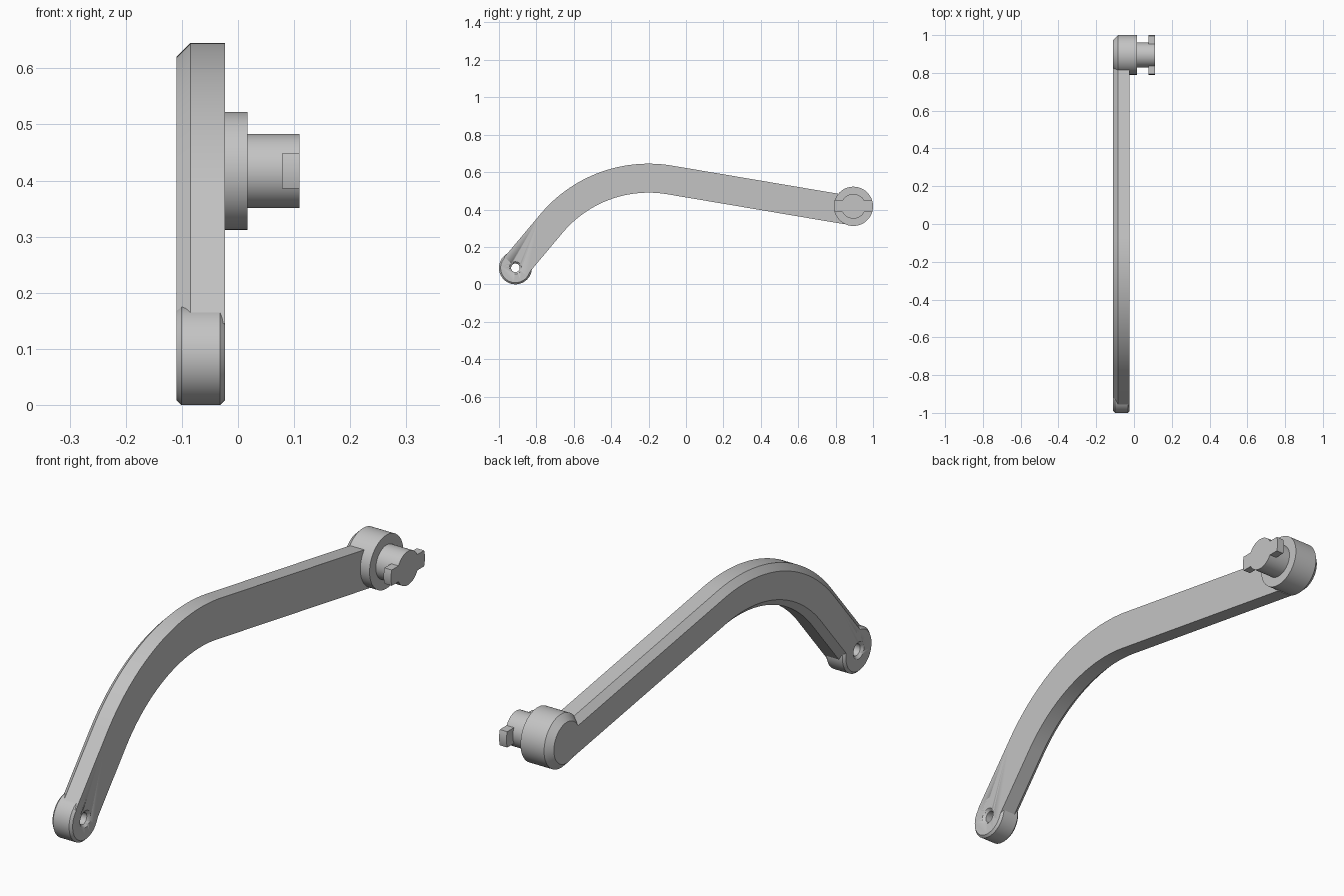
import bpy, bmesh
from math import sin, cos, asin, pi, radians

cube = bpy.data.objects.get("Cube")
if cube:
    bpy.data.objects.remove(cube, do_unlink=True)

grey = bpy.data.materials.new("light grey")
grey.use_nodes = True
colour = (0.55, 0.55, 0.55, 1)
grey.diffuse_color = colour
grey.node_tree.nodes["Principled BSDF"].inputs["Base Color"].default_value = colour


def loft(name, rings):
    """Skin a list of equal closed rings and cap both ends."""
    bm = bmesh.new()
    loops = [[bm.verts.new(p) for p in ring] for ring in rings]
    n = len(loops[0])
    for a, b in zip(loops, loops[1:]):
        for i in range(n):
            j = (i + 1) % n
            bm.faces.new((a[i], a[j], b[j], b[i]))
    bm.faces.new(loops[0])
    bm.faces.new(loops[-1])
    bmesh.ops.recalc_face_normals(bm, faces=bm.faces)
    mesh = bpy.data.meshes.new(name)
    bm.to_mesh(mesh)
    bm.free()
    mesh.materials.append(grey)
    obj = bpy.data.objects.new(name, mesh)
    bpy.context.collection.objects.link(obj)
    bpy.ops.object.select_all(action="DESELECT")
    obj.select_set(True)
    bpy.context.view_layer.objects.active = obj
    bpy.ops.object.shade_smooth_by_angle(angle=radians(25))
    return obj


def turned(name, centre, profile, sides=64):
    """Turn an (x, radius) profile about an axis along x."""
    y, z = centre
    angles = [2 * pi * i / sides for i in range(sides)]
    return loft(name, [[(x, y + r * cos(a), z + r * sin(a)) for a in angles]
                       for x, r in profile])


BACK, FACE = -0.11, -0.023      # arm thickness along x
EYE = (-0.912, 0.088)           # lower pivot centre
HUB = (0.895, 0.417)            # upper pivot centre

# Arm centreline: straight, arc, straight, stored as (y, z, tilt)
RADIUS, ARC_Y, ARC_Z = 0.6775, -0.2, -0.11
START, END, STEPS = radians(50), radians(-9.6), 40
path = []
for i in range(STEPS + 1):
    t = START + (END - START) * i / STEPS
    path.append((ARC_Y - RADIUS * sin(t), ARC_Z + RADIUS * cos(t), t))


def extend(point, length):
    y, z, t = point
    return (y + length * cos(t), z + length * sin(t), t)


path = [extend(path[0], -0.30)] + path + [extend(path[-1], 0.96)]

# Arm section with both edges chamfered on the back side
HALF, CH = 0.0775, 0.025
section = [(BACK, CH - HALF), (BACK + CH, -HALF), (FACE, -HALF),
           (FACE, HALF), (BACK + CH, HALF), (BACK, HALF - CH)]
arm = loft("arm", [[(x, y - o * sin(t), z + o * cos(t)) for x, o in section]
                   for y, z, t in path])

# Lower eye with small rim chamfers
eye = turned("pivot_eye", EYE, [(BACK, 0.079), (BACK + 0.009, 0.088),
                                (FACE - 0.009, 0.088), (FACE, 0.079)])

# Countersunk through hole
cutter = turned("hole_cutter", EYE, [(BACK - 0.01, 0.043), (BACK + 0.01, 0.023),
                                     (FACE - 0.01, 0.023), (FACE + 0.01, 0.043)])
cutter.hide_render = True
cutter.hide_viewport = True
cutter.display_type = "WIRE"
for part in (arm, eye):
    cut = part.modifiers.new("hole", "BOOLEAN")
    cut.operation = "DIFFERENCE"
    cut.solver = "EXACT"
    cut.object = cutter

# Upper hub and its pin
turned("hub", HUB, [(BACK, 0.08), (BACK + CH, 0.105), (0.017, 0.105)])
turned("pin", HUB, [(0.01, 0.066), (0.11, 0.066)])

# Locking tabs: one bar across the pin with rounded ends
spread = asin(0.031 / 0.105)
outline = [side + spread * (k / 4 - 1) for side in (0, pi) for k in range(9)]
loft("locking_tabs", [[(x, HUB[0] + 0.105 * cos(a), HUB[1] + 0.105 * sin(a))
                       for a in outline] for x in (0.078, 0.11)])
